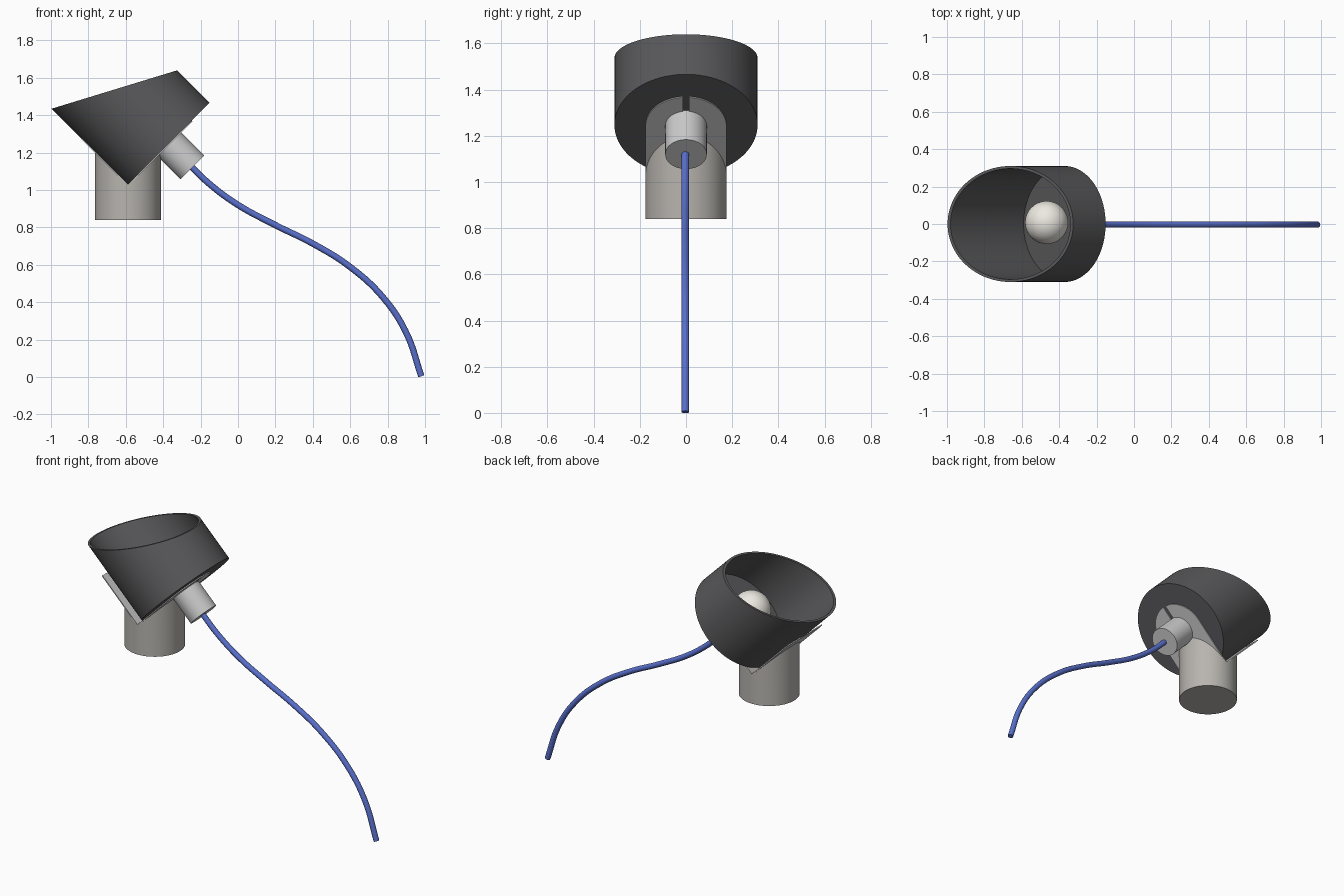
import bpy, bmesh, math
from mathutils import Matrix, Vector

if "Cube" in bpy.data.objects:
    bpy.data.objects.remove(bpy.data.objects["Cube"])

# Lamp head frame: origin at the shade base centre, local z along the tilted axis
HEAD = Matrix.Translation((-0.371, 0, 1.247)) @ Matrix.Rotation(math.radians(-45), 4, 'Y')
N = 96


def material(name, col):
    m = bpy.data.materials.new(name)
    m.diffuse_color = (*col, 1)
    m.use_nodes = True
    m.node_tree.nodes["Principled BSDF"].inputs["Base Color"].default_value = m.diffuse_color
    return m


def finish(bm, name, mat=None, matrix=None):
    bmesh.ops.recalc_face_normals(bm, faces=bm.faces)
    me = bpy.data.meshes.new(name)
    bm.to_mesh(me)
    bm.free()
    ob = bpy.data.objects.new(name, me)
    bpy.context.collection.objects.link(ob)
    if matrix:
        ob.matrix_world = matrix
    if mat:
        me.materials.append(mat)
    bpy.context.view_layer.objects.active = ob
    for o in bpy.context.selected_objects:
        o.select_set(False)
    ob.select_set(True)
    bpy.ops.object.shade_smooth_by_angle(angle=math.radians(35))
    return ob


def ring(bm, r, height, n=N):
    pts = [(r * math.cos(2 * math.pi * i / n), r * math.sin(2 * math.pi * i / n)) for i in range(n)]
    return [bm.verts.new((x, y, height(x))) for x, y in pts]


def bridge(bm, a, b):
    n = len(a)
    for i in range(n):
        bm.faces.new((a[i], a[(i + 1) % n], b[(i + 1) % n], b[i]))


def plate(name, outline, thickness, matrix):
    bm = bmesh.new()
    f = bm.faces.new([bm.verts.new((x, y, 0)) for x, y in outline])
    ext = bmesh.ops.extrude_face_region(bm, geom=[f])['geom']
    bmesh.ops.translate(bm, vec=(0, 0, thickness),
                        verts=[v for v in ext if isinstance(v, bmesh.types.BMVert)])
    return finish(bm, name, None, matrix)


dark = material("dark_grey", (0.10, 0.10, 0.105))
warm = material("warm_grey", (0.48, 0.46, 0.43))
white = material("bulb_white", (0.85, 0.82, 0.76))
blue = material("cord_blue", (0.10, 0.16, 0.60))

# Shade: thin cup with an oblique mouth
bm = bmesh.new()
mouth = lambda x: 0.41 - 0.532 * x
rings = [ring(bm, 0.31, lambda x: 0), ring(bm, 0.31, mouth),
         ring(bm, 0.296, mouth), ring(bm, 0.296, lambda x: 0.014)]
for a, b in zip(rings, rings[1:]):
    bridge(bm, a, b)
bm.faces.new(rings[0])
bm.faces.new(rings[-1])
finish(bm, "shade", dark, HEAD)

# Post: vertical cylinder with a V notch that cradles the shade
bm = bmesh.new()
low = ring(bm, 0.176, lambda x: 0.84)
top = ring(bm, 0.176, lambda x: 1.03 + abs(x))
bridge(bm, low, top)
bm.faces.new(low)
q = N // 4
bm.faces.new(top[q:3 * q + 1])
bm.faces.new(top[3 * q:] + top[:q + 1])
finish(bm, "post", warm, Matrix.Translation((-0.588, 0, 0)))

# Bracket: round-ended slotted plate under the base, square plate along the side
w, s = 0.175, 0.0125
a0 = math.asin(s / w)
arc = [a0 + (math.pi / 2 - a0) * i / 20 for i in range(21)]
half = [(0, s)] + [(w * math.cos(a), w * math.sin(a)) for a in arc] + [(-0.31, w)]
outline = half + [(x, -y) for x, y in reversed(half)]
plate("base_plate", outline, 0.006, HEAD @ Matrix.Translation((0, 0, -0.006)))
plate("side_plate", [(0, -w), (0.35, -w), (0.35, w), (0, w)], 0.007,
      HEAD @ Matrix.Translation((-0.313, 0, 0)) @ Matrix(((0, 0, 1, 0), (0, 1, 0, 0), (1, 0, 0, 0), (0, 0, 0, 1))))

# Socket behind the base
bm = bmesh.new()
a = ring(bm, 0.09, lambda x: -0.18, 64)
b = ring(bm, 0.09, lambda x: 0.002, 64)
bridge(bm, a, b)
bm.faces.new(a)
bm.faces.new(b)
finish(bm, "socket", None, HEAD)

# Bulb
bm = bmesh.new()
bmesh.ops.create_uvsphere(bm, u_segments=48, v_segments=24, radius=0.115)
finish(bm, "bulb", white, HEAD @ Matrix.Translation((0, 0.008, 0.136)))

# Cord: smooth round tube from the socket down to the floor
cu = bpy.data.curves.new("cord", 'CURVE')
cu.dimensions = '3D'
cu.bevel_depth = 0.017
cu.bevel_resolution = 4
cu.use_fill_caps = True
cu.resolution_u = 16
sp = cu.splines.new('BEZIER')
path = [(-0.25, 1.125), (-0.15, 1.03), (0, 0.92), (0.2, 0.812), (0.4, 0.713),
        (0.6, 0.588), (0.78, 0.42), (0.90, 0.235), (0.98, 0.004)]
sp.bezier_points.add(len(path) - 1)
for p, (x, z) in zip(sp.bezier_points, path):
    p.co = (x, -0.003, z)
    p.handle_left_type = p.handle_right_type = 'AUTO'
cord = bpy.data.objects.new("cord", cu)
cu.materials.append(blue)
bpy.context.collection.objects.link(cord)
